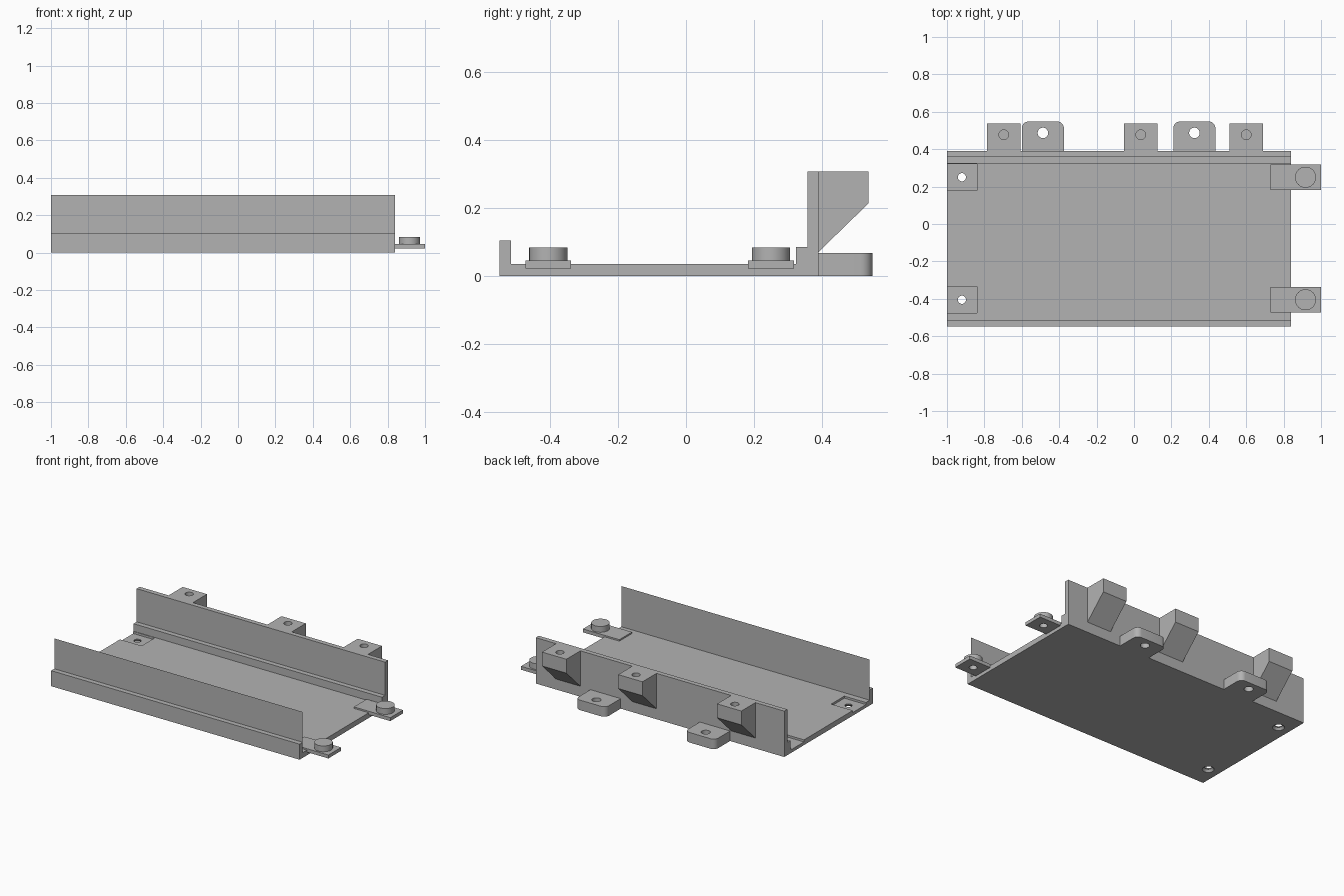
import bpy, bmesh, math
from mathutils import Matrix

if "Cube" in bpy.data.objects:
    bpy.data.objects.remove(bpy.data.objects["Cube"])

grey = bpy.data.materials.new("light grey")
grey.diffuse_color = (0.45, 0.45, 0.45, 1)
grey.use_nodes = True
grey.node_tree.nodes["Principled BSDF"].inputs["Base Color"].default_value = grey.diffuse_color


def finish(name, bm, smooth=False):
    bmesh.ops.recalc_face_normals(bm, faces=bm.faces)
    me = bpy.data.meshes.new(name)
    bm.to_mesh(me)
    bm.free()
    me.materials.append(grey)
    ob = bpy.data.objects.new(name, me)
    bpy.context.collection.objects.link(ob)
    return ob


def prism(name, pts, lo, hi, axis):
    """Extrude a closed profile: (y, z) along x, or (x, y) along z."""
    bm = bmesh.new()
    put = (lambda p: (lo, p[0], p[1])) if axis == "x" else (lambda p: (p[0], p[1], lo))
    f = bm.faces.new([bm.verts.new(put(p)) for p in pts])
    ext = bmesh.ops.extrude_face_region(bm, geom=[f])
    d = hi - lo
    bmesh.ops.translate(bm, vec=(d, 0, 0) if axis == "x" else (0, 0, d),
                        verts=[v for v in ext["geom"] if isinstance(v, bmesh.types.BMVert)])
    return finish(name, bm)


def box(name, x0, x1, y0, y1, z0, z1):
    return prism(name, [(x0, y0), (x1, y0), (x1, y1), (x0, y1)], z0, z1, "z")


def cylinder(name, x, y, z0, z1, r0, r1=None):
    bm = bmesh.new()
    bmesh.ops.create_cone(bm, cap_ends=True, segments=40, radius1=r0,
                          radius2=r0 if r1 is None else r1, depth=z1 - z0,
                          matrix=Matrix.Translation((x, y, (z0 + z1) / 2)))
    return finish(name, bm)


def cut(ob, cutters):
    """Subtract the cutters, bake the result and remove them."""
    for c in cutters:
        m = ob.modifiers.new("cut", "BOOLEAN")
        m.operation, m.solver, m.object = "DIFFERENCE", "EXACT", c
    bpy.context.view_layer.update()
    me = bpy.data.meshes.new_from_object(ob.evaluated_get(bpy.context.evaluated_depsgraph_get()))
    ob.modifiers.clear()
    ob.data = me
    for c in cutters:
        bpy.data.objects.remove(c)


LEFT, RIGHT = -1.0, 0.84
CLIP_Y = (-0.405, 0.25)

# Tray: one constant section with a low front lip and a stepped back wall
tray = prism("tray", [(-0.548, 0), (0.389, 0), (0.389, 0.307), (0.357, 0.307), (0.357, 0.085),
                      (0.324, 0.085), (0.324, 0.035), (-0.515, 0.035), (-0.515, 0.104),
                      (-0.548, 0.104)], LEFT, RIGHT, "x")

# Sockets on the left end: shallow recess with a flared hole through the floor
cutters = []
for y in CLIP_Y:
    cutters.append(box("socket_cutter", LEFT - 0.1, -0.84, y - 0.07, y + 0.07, 0.021, 0.06))
    cutters.append(cylinder("hole_cutter", -0.92, y, -0.02, 0.06, 0.022))
    cutters.append(cylinder("flare_cutter", -0.92, y, -0.005, 0.015, 0.04, 0.024))
cut(tray, cutters)

# Thin front panel standing on the inner edge of the lip
bm = bmesh.new()
bm.faces.new([bm.verts.new(p) for p in ((LEFT, -0.515, 0.104), (RIGHT, -0.515, 0.104),
                                        (RIGHT, -0.515, 0.307), (LEFT, -0.515, 0.307))])
panel = finish("front_panel", bm)

# Connecting tabs with round pins on the right end
for y in CLIP_Y:
    tab = box("connector_tab", 0.73, 1.0, y - 0.067, y + 0.067, 0.022, 0.045)
    cut(tab, [cylinder("hole_cutter", 0.917, y, 0, 0.06, 0.024)])
    pin = cylinder("connector_pin", 0.917, y, 0.045, 0.084, 0.056)
    cut(pin, [cylinder("hole_cutter", 0.917, y, 0.02, 0.07, 0.024)])

# Mounting lugs with rounded outer corners along the back
for x in (-0.487, 0.323):
    w, r, y1 = 0.112, 0.035, 0.548
    pts = [(x - w, 0.389), (x + w, 0.389)]
    for cx, start in ((x + w - r, 0), (x - w + r, 90)):
        for i in range(9):
            a = math.radians(start + i * 90 / 8)
            pts.append((cx + r * math.cos(a), y1 - r + r * math.sin(a)))
    lug = prism("mounting_lug", pts, 0, 0.067, "z")
    cut(lug, [cylinder("hole_cutter", x, 0.487, -0.05, 0.1, 0.028)])

# Sloped screw brackets at the top of the back wall
for x in (-0.696, 0.036, 0.6):
    bracket = prism("screw_bracket", [(0.389, 0.07), (0.537, 0.214), (0.537, 0.307),
                                      (0.389, 0.307)], x - 0.09, x + 0.09, "x")
    cut(bracket, [cylinder("hole_cutter", x, 0.477, 0.215, 0.35, 0.026)])

# Smooth the round sides, keep the edges sharp
for ob in bpy.context.collection.objects:
    ob.select_set(True)
bpy.context.view_layer.objects.active = tray
bpy.ops.object.shade_smooth_by_angle(angle=math.radians(30))
